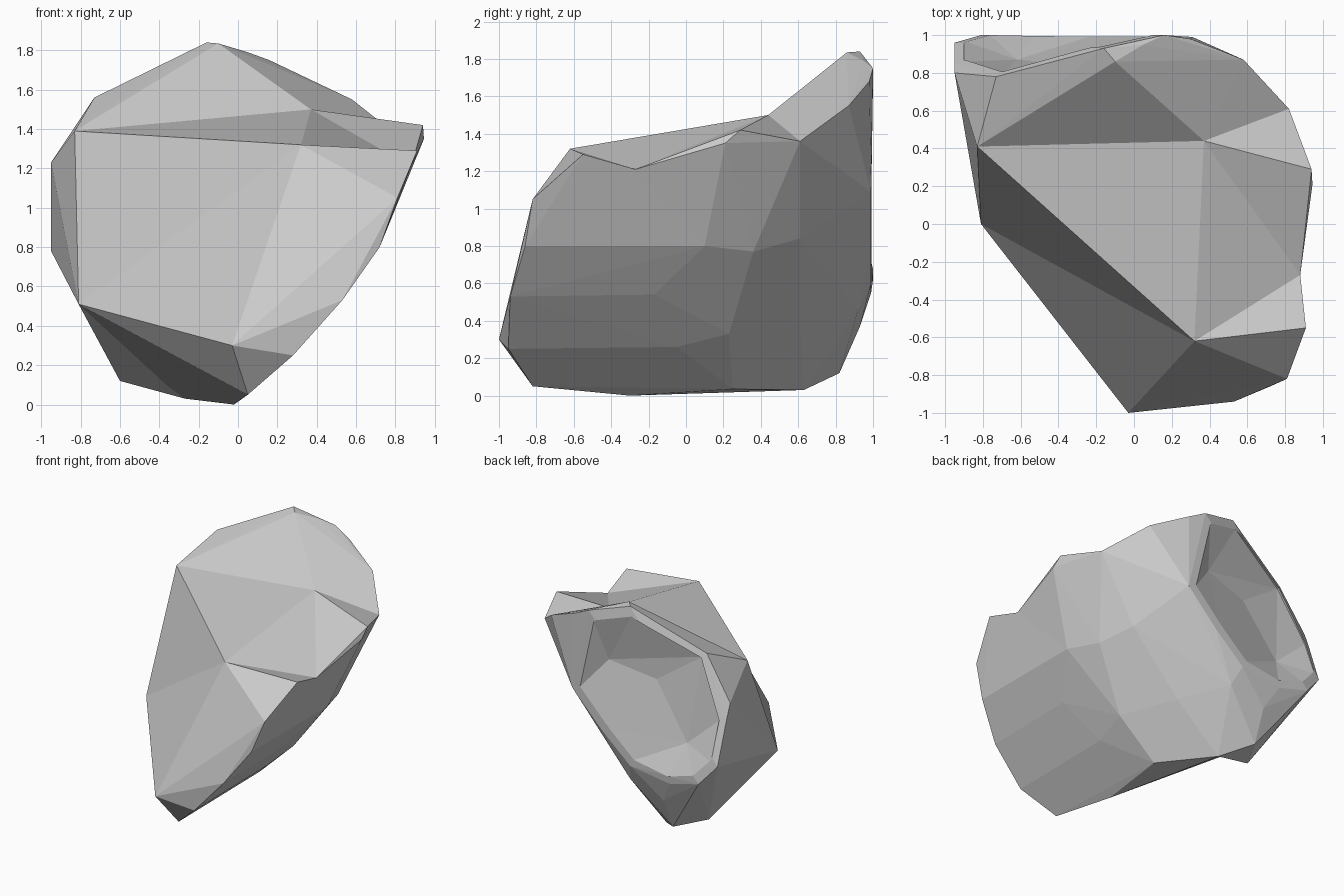
import bpy, bmesh

if "Cube" in bpy.data.objects:
    bpy.data.objects.remove(bpy.data.objects["Cube"])


def hull(name, points):
    """Convex stone chunk around a few corner points."""
    bm = bmesh.new()
    for p in dict.fromkeys(points):
        bm.verts.new(p)
    bmesh.ops.convex_hull(bm, input=bm.verts[:])
    loose = [v for v in bm.verts if not v.link_faces]
    bmesh.ops.delete(bm, geom=loose, context='VERTS')
    bmesh.ops.recalc_face_normals(bm, faces=bm.faces[:])
    mesh = bpy.data.meshes.new(name)
    bm.to_mesh(mesh)
    bm.free()
    obj = bpy.data.objects.new(name, mesh)
    bpy.context.collection.objects.link(obj)
    return obj


def combine(target, part, operation):
    """Fuse or carve a chunk, then drop the helper."""
    bpy.context.view_layer.objects.active = target
    mod = target.modifiers.new("combine", 'BOOLEAN')
    mod.operation = operation
    mod.solver = 'EXACT'
    mod.object = part
    bpy.ops.object.modifier_apply(modifier=mod.name)
    bpy.data.objects.remove(part)


# Main corners of the top and left side
left_top = (-.83, .41, 1.39)
mid_top = (.37, .44, 1.50)
front_top = (.32, -.62, 1.32)
left_low = (-.81, 0, .51)
notch = (.88, -.27, 1.21)
right_back = (.82, .61, 1.36)
keel = (-.02, -.30, 0)

# Underside ridges shared by the front and middle chunks
ridges = [(.72, .10, .80), (.53, -.17, .54), (.28, -.05, .26),
          (.02, .25, .035), keel]
bottom = [(-.27, .63, .03), (-.46, .82, .12), (-.45, .93, .37), (-.15, .92, .46)]
left_foot = (-.60, .57, .12)

# Sloping flank at the back right, shared by the middle and back chunks
flank = [(.63, .36, .77), (.52, .61, .84), (.33, .23, .33), (.10, .61, .38)]

# Front chunk: nose and front right edge
front = [(-.03, -1, .30), (.91, -.55, 1.29), (.81, -.82, 1.05), (.72, -.86, .80),
         (.53, -.94, .53), (.28, -.95, .25), (.05, -.82, .05)]
# Right rim wedge
rim = [(.89, -.08, 1.24), (.94, .29, 1.42), (.945, .21, 1.35)]
# Raised crest
crest = [(-.10, .86, 1.835), (-.16, .93, 1.84), (.05, .95, 1.79),
         (.58, .87, 1.55), (.30, .98, 1.68), (-.95, .80, 1.23)]
# Lip running around the hollow back face
lip = [(-.16, .93, 1.82), (.16, 1, 1.75), (.31, .99, 1.09), (.05, .99, .82),
       (-.20, .99, .60), (-.55, .99, .55), (-.81, 1, .62),
       (-.95, .96, .78), (-.95, .85, 1.10), (-.73, .78, 1.56)]

rock = hull("rock", [front_top, left_low, notch] + front + ridges)
combine(rock, hull("rock_middle", [left_top, mid_top, front_top, left_low, notch,
                                   right_back] + ridges + bottom + flank), 'UNION')
combine(rock, hull("rock_rim", [mid_top, notch, right_back, ridges[0]]
                   + rim + flank[:3]), 'UNION')
combine(rock, hull("rock_back", [left_top, mid_top, left_low, right_back, left_foot]
                   + crest + lip + flank + bottom), 'UNION')

# Hollow out the back face inside the lip, deepest near the middle
hollow = [(-.33 + (x + .33) * .92, y + .01, 1.15 + (z - 1.15) * .92) for x, y, z in lip]
deep = [(-.33, .84, 1.27), (-.62, .87, .85), (.05, .90, 1.35)]
combine(rock, hull("hollow", hollow + deep
                   + [(x, y + .4, z) for x, y, z in hollow]), 'DIFFERENCE')
